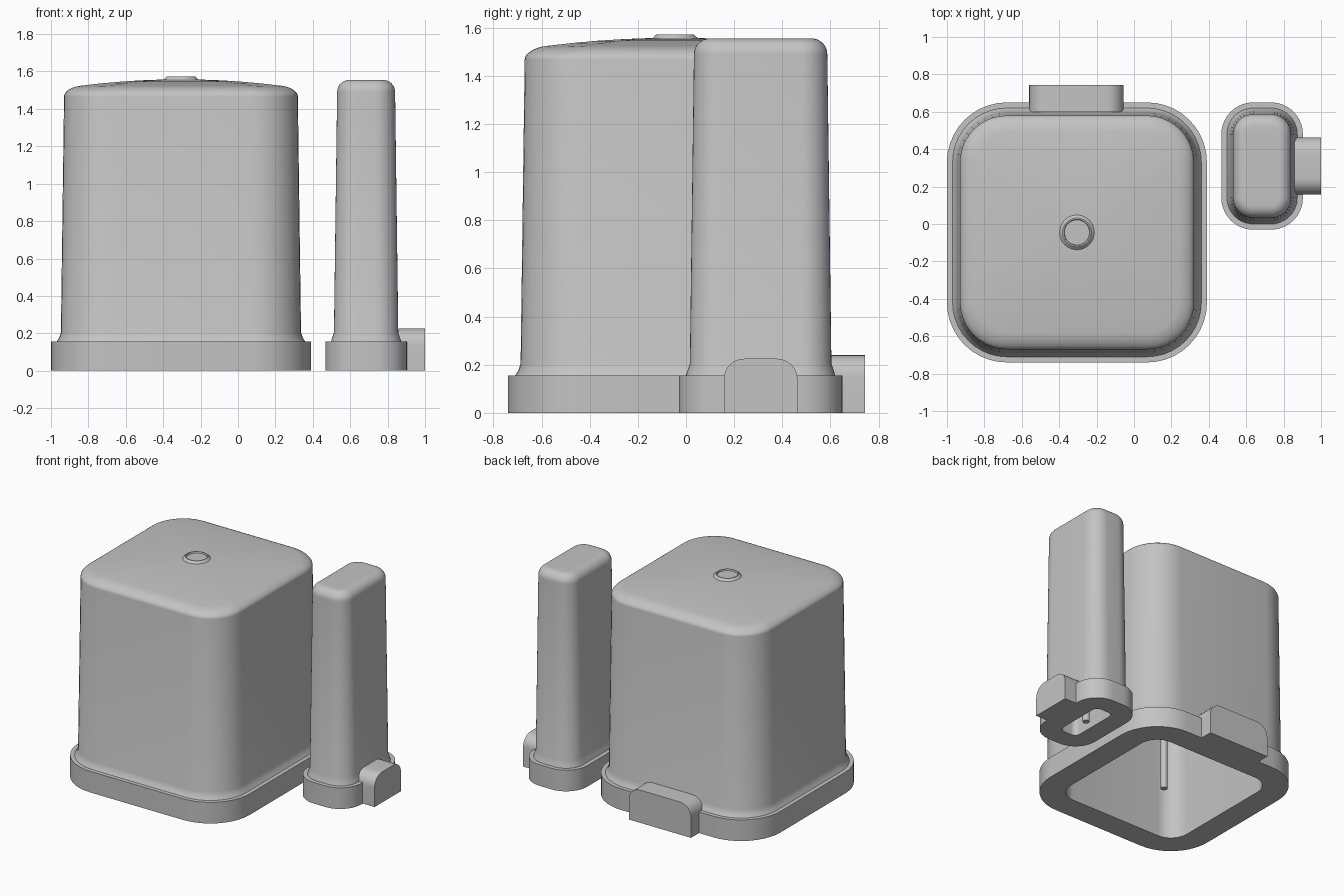
import bpy, bmesh, math
from mathutils import Vector

cube = bpy.data.objects.get("Cube")
if cube:
    bpy.data.objects.remove(cube)

grey = bpy.data.materials.new("light_grey")
grey.use_nodes = True
grey.diffuse_color = (0.55, 0.55, 0.55, 1)
grey.node_tree.nodes["Principled BSDF"].inputs["Base Color"].default_value = grey.diffuse_color


def finish(name, bm, location):
    bmesh.ops.recalc_face_normals(bm, faces=bm.faces)
    mesh = bpy.data.meshes.new(name)
    bm.to_mesh(mesh)
    bm.free()
    mesh.materials.append(grey)
    ob = bpy.data.objects.new(name, mesh)
    bpy.context.collection.objects.link(ob)
    ob.location = location
    bpy.ops.object.select_all(action='DESELECT')
    ob.select_set(True)
    bpy.context.view_layer.objects.active = ob
    bpy.ops.object.shade_smooth_by_angle(angle=math.radians(32))
    return ob


def rounded_rect(hx, hy, r, steps=10):
    pts = []
    for quarter, (sx, sy) in enumerate([(1, 1), (-1, 1), (-1, -1), (1, -1)]):
        for i in range(steps + 1):
            a = (quarter + i / steps) * math.pi / 2
            pts.append((sx * (hx - r) + r * math.cos(a), sy * (hy - r) + r * math.sin(a)))
    return pts


def loft(bm, rings):
    loops = [[bm.verts.new(p) for p in ring] for ring in rings]
    for a, b in zip(loops, loops[1:]):
        n = len(a)
        for i in range(n):
            bm.faces.new((a[i], a[(i + 1) % n], b[(i + 1) % n], b[i]))
    bm.faces.new(loops[0])
    bm.faces.new(loops[-1])


def cover(name, location, half, radius, opening, wall, top, fillet, height, dome):
    """Hollow tapered cover with a plinth, as one lofted shell."""
    # (inset from plinth edge, height, scale, dome weight)
    levels = [(opening + 0.02, height - 0.1, 1, 0), (opening, 0, 1, 0),
              (0, 0, 1, 0), (0, 0.155, 1, 0), (0.03, 0.155, 1, 0),
              (wall - 0.01, 0.175, 1, 0), (wall, 0.205, 1, 0)]
    for i in range(9):
        a = i / 8 * math.pi / 2
        levels.append((top + fillet * (1 - math.cos(a)),
                       height - fillet * (1 - math.sin(a)), 1, math.sin(a)))
    levels += [(top + fillet, height, s, 1) for s in (0.8, 0.6, 0.4, 0.2, 0.05)]
    rings = []
    for inset, z, s, w in levels:
        outline = rounded_rect(half[0] - inset, half[1] - inset, max(radius - inset, 0.04))
        rings.append([(x * s, y * s, z - dome * w * s * s * (x * x + y * y)) for x, y in outline])
    bm = bmesh.new()
    loft(bm, rings)
    return finish(name, bm, location)


def tab(name, location, width, depth, height, r, turn):
    """Upright plate with rounded upper corners, extruded outward along +y."""
    w = width / 2
    outline = [(-w, 0), (w, 0)]
    for cx, start in ((w - r, 0), (r - w, 90)):
        for i in range(9):
            a = math.radians(start + i * 90 / 8)
            outline.append((cx + r * math.cos(a), height - r + r * math.sin(a)))
    bm = bmesh.new()
    loft(bm, [[(x, y, z) for x, z in outline] for y in (0, depth)])
    finish(name, bm, location).rotation_euler.z = turn


def turned(name, location, profile, sides=40):
    """Round part from (radius, height) pairs."""
    bm = bmesh.new()
    loft(bm, [[(r * math.cos(i * math.tau / sides), r * math.sin(i * math.tau / sides), z)
               for i in range(sides)] for r, z in profile])
    finish(name, bm, location)


# Large domed cover with its top button, inner rod and back tab
large = Vector((-0.305, -0.045, 0))
cover("large_cover", large, (0.695, 0.695), 0.32, 0.18, 0.053, 0.07, 0.09, 1.558, 0.08)
turned("top_button", large, [(0.093, 1.54), (0.093, 1.557), (0.077, 1.572),
                             (0.07, 1.572), (0.067, 1.562)])
turned("large_inner_rod", large, [(0.024, 0.002), (0.024, 1.5)], 24)
tab("large_back_tab", (-0.308, 0.6, 0), 0.505, 0.143, 0.24, 0.09, 0)

# Small narrow cover with its inner rod and side tab
small = Vector((0.685, 0.31, 0))
cover("small_cover", small, (0.218, 0.34), 0.17, 0.145, 0.046, 0.063, 0.065, 1.555, 0)
turned("small_inner_rod", small, [(0.024, 0.002), (0.024, 1.5)], 24)
tab("small_side_tab", (0.857, 0.31, 0), 0.306, 0.143, 0.225, 0.085, -math.pi / 2)
